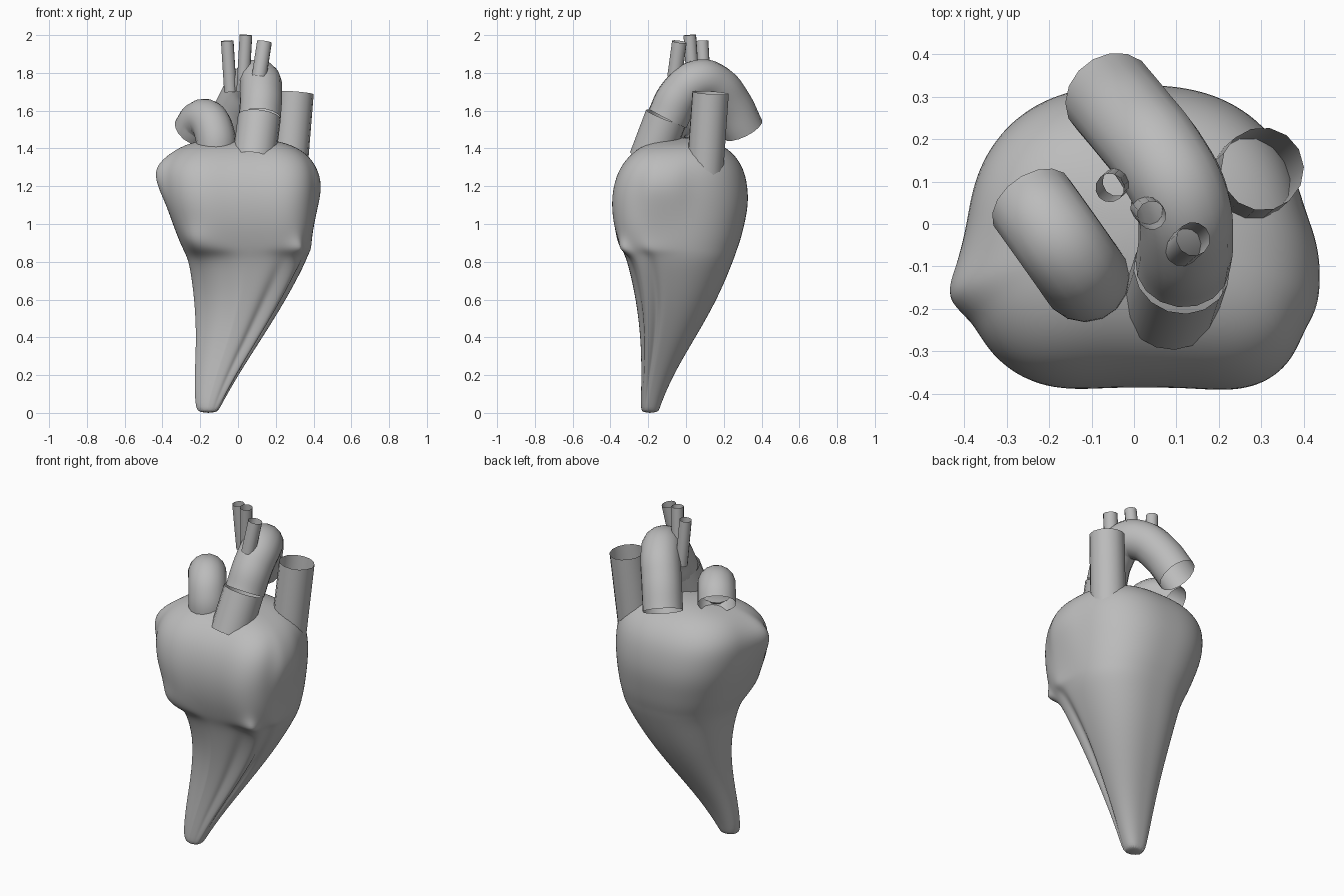
import bpy
import bmesh
import math

cube = bpy.data.objects.get("Cube")
if cube:
    bpy.data.objects.remove(cube, do_unlink=True)

grey = bpy.data.materials.new("plain grey")
grey.use_nodes = True
colour = (0.5, 0.5, 0.5, 1)
grey.diffuse_color = colour
grey.node_tree.nodes["Principled BSDF"].inputs["Base Color"].default_value = colour


def select_only(obj):
    bpy.ops.object.select_all(action='DESELECT')
    obj.select_set(True)
    bpy.context.view_layer.objects.active = obj


def bell(value, centre, width):
    return math.exp(-((value - centre) / width) ** 2)


def signed_power(value, exponent):
    return math.copysign(abs(value) ** exponent, value)


# Outline of the muscle at each height: z, right, left, front, back
LEVELS = [
    (0, -.205, -.11, -.235, -.145),
    (.03, -.228, -.095, -.24, -.14),
    (.2, -.23, 0, -.235, -.07),
    (.4, -.22, .13, -.24, .05),
    (.6, -.23, .255, -.265, .165),
    (.78, -.255, .35, -.305, .24),
    (.835, -.275, .37, -.325, .26),
    (.865, -.29, .38, -.36, .27),
    (.92, -.315, .39, -.38, .29),
    (1, -.345, .4, -.403, .31),
    (1.1, -.38, .407, -.415, .33),
    (1.2, -.398, .412, -.406, .327),
    (1.3, -.398, .402, -.37, .304),
    (1.38, -.345, .355, -.3, .247),
    (1.43, -.26, .26, -.21, .17),
    (1.455, -.12, .12, -.1, .08),
]

# Folds down the front: angle in degrees, depth, width
FOLDS = [(-18, -.14, 8), (-40, .06, 8), (-62, -.09, 9), (-108, -.05, 13)]

# Local swellings: angle in degrees, height, amount, angular width, height spread
SWELLINGS = [
    (-172, 1.27, .16, 9, .09),
    (-2, 1.2, .09, 11, .13),
    (-10, .875, .04, 9, .03),
    (-50, .87, .15, 11, .035),
    (-130, .9, .11, 18, .06),
]


def squareness(z, degrees):
    """Lower values give a squarer outline; the chambers are boxy, the taper is not."""
    if degrees > 0:
        return .82 if degrees < 90 else .77
    rise = min(max((z - .6) / .3, 0), 1)
    if degrees > -90:
        return .76 - .17 * rise
    return 1.35 - .6 * rise


def muscle_point(level, degrees):
    z, right, left, front, back = level
    angle = math.radians(degrees)
    middle = front + .42 * (back - front)
    depth = back - middle if degrees > 0 else middle - front
    exponent = squareness(z, degrees)
    factor = 1
    if z < .85:
        fade = math.sin(math.pi * z / .85) ** .6
        for at, amount, width in FOLDS:
            factor += fade * amount * bell(degrees, at, width)
    else:
        # valley between the two front chambers
        factor -= .085 * bell(degrees, -90, 20)
    for at, height, amount, width, spread in SWELLINGS:
        turn = (degrees - at + 180) % 360 - 180
        factor += amount * bell(turn, 0, width) * bell(z, height, spread)
    x = (right + left) / 2 + factor * (left - right) / 2 * signed_power(math.cos(angle), exponent)
    y = middle + factor * depth * signed_power(math.sin(angle), exponent)
    return x, y, z


def heart_muscle(segments=72):
    bm = bmesh.new()
    rings = []
    for level in LEVELS:
        rings.append([bm.verts.new(muscle_point(level, 360 * i / segments - 180))
                      for i in range(segments)])
    for low, high in zip(rings, rings[1:]):
        for i in range(segments):
            j = (i + 1) % segments
            bm.faces.new((low[i], low[j], high[j], high[i]))
    # closed tip and rounded crown
    bm.faces.new(list(reversed(rings[0])))
    crown = bm.verts.new((0, 0, 1.46))
    for i in range(segments):
        bm.faces.new((rings[-1][i], rings[-1][(i + 1) % segments], crown))
    mesh = bpy.data.meshes.new("heart_muscle")
    bm.to_mesh(mesh)
    bm.free()
    obj = bpy.data.objects.new("heart_muscle", mesh)
    bpy.context.collection.objects.link(obj)
    mesh.materials.append(grey)
    subdivision = obj.modifiers.new("smooth surface", 'SUBSURF')
    subdivision.levels = subdivision.render_levels = 2
    select_only(obj)
    bpy.ops.object.shade_smooth()


def vessel(name, radius, points, roundness=6):
    """Open tube swept along a smooth path."""
    curve = bpy.data.curves.new(name, 'CURVE')
    curve.dimensions = '3D'
    curve.bevel_depth = radius
    curve.bevel_resolution = roundness
    curve.use_fill_caps = False
    curve.resolution_u = 8
    spline = curve.splines.new('BEZIER')
    spline.bezier_points.add(len(points) - 1)
    for knot, point in zip(spline.bezier_points, points):
        knot.co = point
        knot.handle_left_type = knot.handle_right_type = 'AUTO'
    obj = bpy.data.objects.new(name, curve)
    bpy.context.collection.objects.link(obj)
    select_only(obj)
    bpy.ops.object.convert(target='MESH')
    obj = bpy.context.view_layer.objects.active
    obj.data.materials.clear()
    obj.data.materials.append(grey)
    bpy.ops.object.shade_smooth_by_angle(angle=math.radians(40))


heart_muscle()

# Great vessels
vessel("aorta_root", .114, [(.085, -.19, 1.34), (.113, -.105, 1.565)])
vessel("aortic_arch", .112, [
    (.115, -.097, 1.56), (.122, -.035, 1.68), (.112, .06, 1.757),
    (.065, .15, 1.738), (.003, .23, 1.645), (-.057, .302, 1.5)])
vessel("pulmonary_artery", .106, [
    (-.115, -.125, 1.36), (-.122, -.118, 1.47), (-.16, -.064, 1.55),
    (-.204, -.002, 1.547), (-.24, .048, 1.495)])
vessel("large_vein", .098, [(.263, .095, 1.2), (.303, .13, 1.695)], 5)

# Three small branches above the arch
vessel("right_branch", .034, [(-.04, .1, 1.7), (-.057, .085, 1.97)], 4)
vessel("middle_branch", .034, [(.025, .04, 1.7), (.042, .02, 2)], 4)
vessel("left_branch", .04, [(.112, -.06, 1.78), (.14, -.035, 1.965)], 4)
